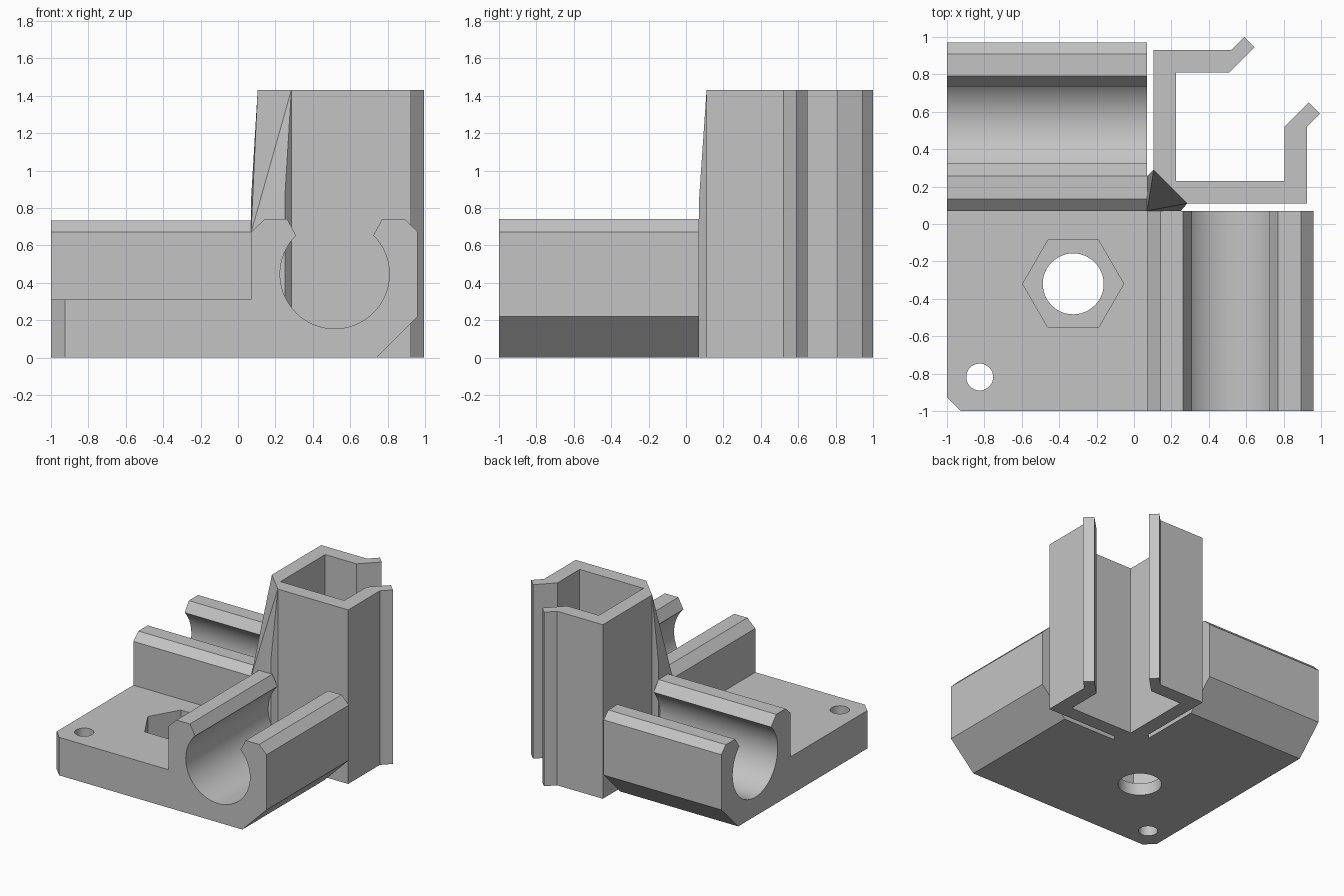
import bpy
import bmesh
from math import cos, sin, radians
from mathutils import Vector

if "Cube" in bpy.data.objects:
    bpy.data.objects.remove(bpy.data.objects["Cube"], do_unlink=True)

# One plain grey plastic
grey = bpy.data.materials.new("grey_plastic")
grey.use_nodes = True
tone = (0.55, 0.55, 0.55, 1)
grey.diffuse_color = tone
grey.node_tree.nodes["Principled BSDF"].inputs["Base Color"].default_value = tone


def finish(name, bm):
    bmesh.ops.recalc_face_normals(bm, faces=bm.faces)
    mesh = bpy.data.meshes.new(name)
    bm.to_mesh(mesh)
    bm.free()
    mesh.materials.append(grey)
    obj = bpy.data.objects.new(name, mesh)
    bpy.context.collection.objects.link(obj)
    return obj


def prism(name, outline, axis, low, high):
    """Extrude a 2D outline along the x, y or z axis."""
    place = {"x": lambda a, b, t: (t, a, b),
             "y": lambda a, b, t: (a, t, b),
             "z": lambda a, b, t: (a, b, t)}[axis]
    bm = bmesh.new()
    face = bm.faces.new([bm.verts.new(place(a, b, low)) for a, b in outline])
    new = bmesh.ops.extrude_face_region(bm, geom=[face])["geom"]
    verts = [v for v in new if isinstance(v, bmesh.types.BMVert)]
    bmesh.ops.translate(bm, verts=verts, vec=Vector(place(0, 0, high - low)))
    return finish(name, bm)


def arc(cx, cy, radius, start, end, steps):
    angles = [radians(start + (end - start) * i / steps) for i in range(steps + 1)]
    return [(cx + radius * cos(a), cy + radius * sin(a)) for a in angles]


def activate(obj):
    bpy.ops.object.select_all(action="DESELECT")
    obj.select_set(True)
    bpy.context.view_layer.objects.active = obj


def cut(target, cutter):
    mod = target.modifiers.new("cut", "BOOLEAN")
    mod.operation = "DIFFERENCE"
    mod.solver = "EXACT"
    mod.object = cutter
    activate(target)
    bpy.ops.object.modifier_apply(modifier=mod.name)
    bpy.data.objects.remove(cutter, do_unlink=True)


def clip_outline(centre, top, chamfer, inner_lip, outer_lip, outer_top, outer):
    """Open snap-in pipe clip, listed from its outer foot over to the inner wall."""
    bore = arc(centre, 0.447, 0.292, 45, -225, 54)
    return [(outer - 0.22, 0), (outer, 0.22), (outer, 0.673), (outer_top, top),
            (outer_lip, top)] + bore + [(inner_lip, top), (chamfer, top), (0.07, 0.672)]


# Base plate and front clip share one profile
plate = prism("base_plate_with_clip",
              [(-1, 0)] + clip_outline(0.517, 0.74, 0.142, 0.263, 0.77, 0.893, 0.96)
              + [(0.07, 0.312), (-1, 0.312)], "y", -1, 0.07)

# Corner chamfer, bolt hole, nut pocket and small hole
cut(plate, prism("corner_cutter", [(-1.1, -1.1), (-0.825, -1.1), (-1.1, -0.825)], "z", -0.1, 0.5))
bolt = (-0.325, -0.32)
cut(plate, prism("bolt_cutter", arc(*bolt, 0.163, 0, 352.5, 47), "z", -0.1, 0.5))
cut(plate, prism("nut_cutter", arc(*bolt, 0.27, 0, 300, 5), "z", 0.1, 0.5))
cut(plate, prism("pin_cutter", arc(-0.825, -0.818, 0.072, 0, 348.75, 31), "z", -0.1, 0.5))

# Rear clip running sideways
rear = prism("rear_clip",
             [(0.07, 0)] + clip_outline(0.53, 0.732, 0.135, 0.256, 0.79, 0.91, 0.97),
             "x", -1, 0.07)

# Upright square clip with flared lips, open towards the back left corner
tower = prism("upright_clip",
              [(0.105, 0.29), (0.105, 0.93), (0.52, 0.93), (0.59, 1.0), (0.645, 0.945),
               (0.51, 0.81), (0.225, 0.81), (0.225, 0.23), (0.805, 0.23), (0.805, 0.52),
               (0.935, 0.65), (0.995, 0.59), (0.925, 0.52), (0.925, 0.11), (0.285, 0.11)],
              "z", 0, 1.43)

# Tapered corner rib tying the upright to the plate
bm = bmesh.new()
levels = [((0.07, 0.07), 0.67), ((0.07, 0.255), 0.85), ((0.25, 0.07), 0.85),
          ((0.105, 0.29), 1.43), ((0.285, 0.11), 1.43)]
for (x, y), top in levels:
    bm.verts.new((x, y, 0))
    bm.verts.new((x, y, top))
bmesh.ops.convex_hull(bm, input=bm.verts)
bmesh.ops.dissolve_limit(bm, angle_limit=radians(1), verts=bm.verts, edges=bm.edges)
rib = finish("corner_rib", bm)

for obj in (plate, rear, tower, rib):
    activate(obj)
    bpy.ops.object.shade_smooth_by_angle(angle=radians(20))
